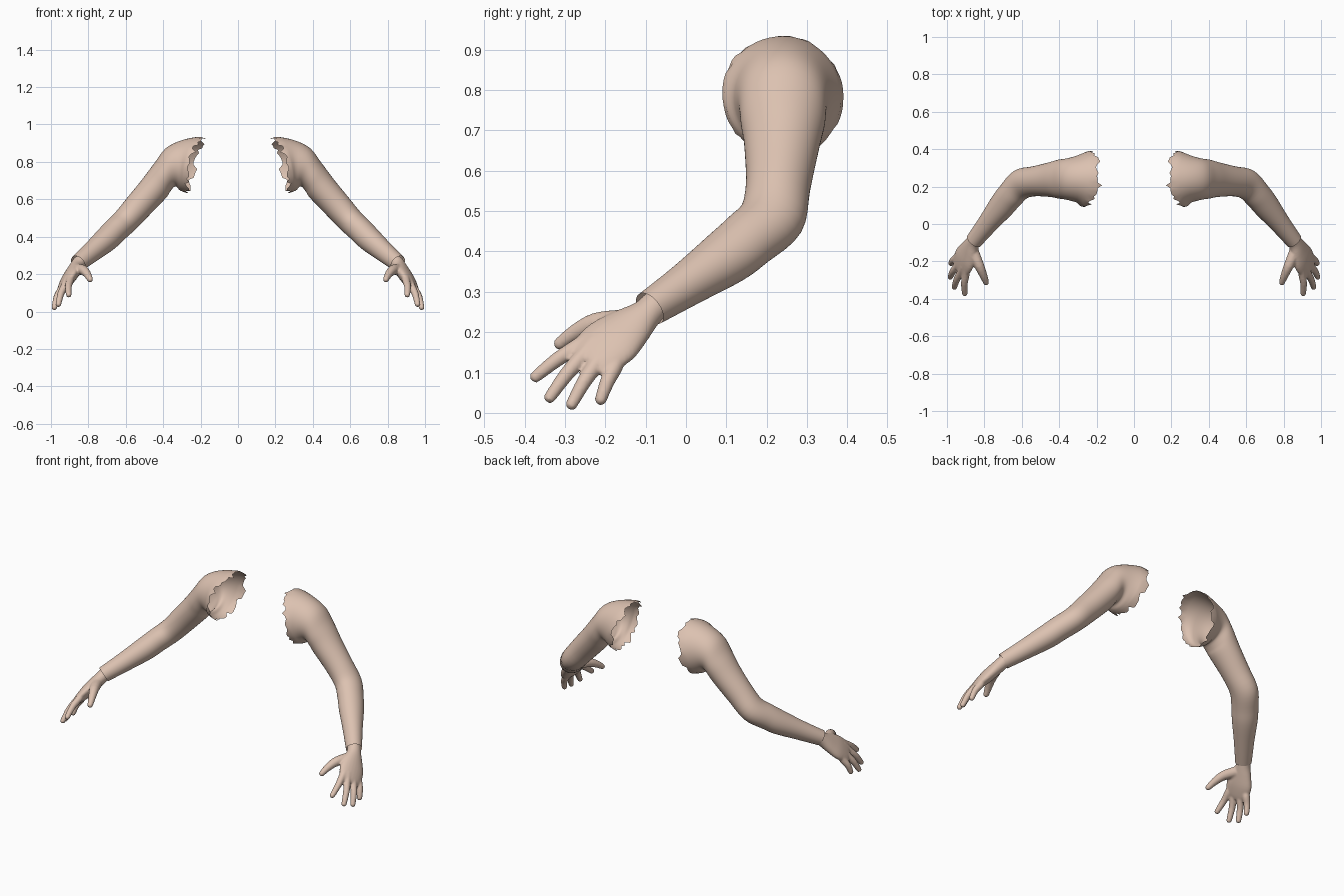
import bpy, bmesh, math, random
from mathutils import Vector

if "Cube" in bpy.data.objects:
    bpy.data.objects.remove(bpy.data.objects["Cube"])

random.seed(4)

skin = bpy.data.materials.new("skin")
skin.diffuse_color = (0.72, 0.54, 0.44, 1)
skin.use_nodes = True
skin.node_tree.nodes["Principled BSDF"].inputs["Base Color"].default_value = skin.diffuse_color


def spline(rows, steps):
    """Catmull-Rom interpolation of rows of numbers."""
    out = []
    for i in range(len(rows) - 1):
        p0, p1 = rows[max(i - 1, 0)], rows[i]
        p2, p3 = rows[i + 1], rows[min(i + 2, len(rows) - 1)]
        for s in range(steps):
            t = s / steps
            out.append([0.5 * (2 * b + (c - a) * t + (2 * a - 5 * b + 4 * c - d) * t * t
                               + (3 * b - a - 3 * c + d) * t ** 3)
                        for a, b, c, d in zip(p0, p1, p2, p3)])
    out.append(list(rows[-1]))
    return out


def loft(bm, rows, ref, sides, steps, cap=False, edge=None):
    """Rows are centre xyz, direction xyz, radius along ref, radius across."""
    rings = []
    for k, r in enumerate(spline(rows, steps)):
        c, d = Vector(r[:3]), Vector(r[3:6]).normalized()
        v = (ref - ref.dot(d) * d).normalized()
        u = v.cross(d)
        if u.z < 0:
            u = -u
        ring = []
        for j in range(sides):
            a = 2 * math.pi * j / sides
            p = c + u * r[7] * math.cos(a) + v * r[6] * math.sin(a)
            if edge:
                p += d * edge(k, a)
            ring.append(bm.verts.new(p))
        rings.append(ring)
    for a, b in zip(rings, rings[1:]):
        for j in range(sides):
            n = (j + 1) % sides
            bm.faces.new((a[j], a[n], b[n], b[j]))
    if cap:
        bm.faces.new(rings[0])
        bm.faces.new(rings[-1])


def finish(bm, name):
    bmesh.ops.recalc_face_normals(bm, faces=bm.faces)
    for f in bm.faces:
        f.smooth = True
    me = bpy.data.meshes.new(name)
    bm.to_mesh(me)
    bm.free()
    me.materials.append(skin)
    ob = bpy.data.objects.new(name, me)
    bpy.context.collection.objects.link(ob)
    return ob


def mirror(ob):
    m = ob.modifiers.new("mirror", 'MIRROR')
    m.use_mirror_merge = False


# Arms: open torn shoulder, upper arm, elbow, forearm, open wrist
arm_rows = [
    (.245, .24, .787, .96, 0, .28, .15, .155),
    (.307, .24, .783, 1, 0, .05, .125, .133),
    (.362, .24, .770, .96, 0, -.26, .11, .104),
    (.403, .24, .720, .88, 0, -.46, .104, .088),
    (.445, .237, .662, .70, -.05, -.71, .093, .081),
    (.535, .228, .560, .66, -.08, -.75, .08, .075),
    (.605, .212, .482, .65, -.35, -.66, .082, .07),
    (.660, .155, .430, .55, -.64, -.54, .076, .068),
    (.705, .10, .385, .55, -.66, -.51, .072, .066),
    (.780, .005, .320, .55, -.66, -.51, .056, .055),
    (.855, -.09, .258, .55, -.66, -.51, .045, .045),
]


def torn_edge(k, a):
    # ragged rim that sits further out at the front of the shoulder
    if k > 3:
        return 0
    push = 0.035 * max(0, -math.sin(a)) ** 2 * (1 - k / 4)
    return push - (random.uniform(0, .035) if k == 0 else 0)


bm = bmesh.new()
loft(bm, arm_rows, Vector((0, 1, 0)), 56, 4, edge=torn_edge)
mirror(finish(bm, "arms"))

# Hands: palm, fingers and thumb fused into one skin
bm = bmesh.new()
across = Vector((.437, .786, -.437))
back = Vector((.776, -.09, .61))
palm_rows = [
    (.845, -.075, .268, .5, -.66, -.56, .038, .036),
    (.862, -.10, .243, .42, -.70, -.58, .041, .036),
    (.882, -.14, .212, .38, -.715, -.59, .061, .036),
    (.905, -.185, .176, .38, -.715, -.59, .077, .034),
    (.926, -.228, .142, .38, -.715, -.59, .070, .025),
    (.936, -.247, .125, .38, -.715, -.59, .056, .016),
]
loft(bm, palm_rows, across, 24, 4, cap=True)


def digit(points, radii):
    pts = [Vector(p) for p in points]
    rows = []
    for i, p in enumerate(pts):
        d = (pts[min(i + 1, len(pts) - 1)] - pts[max(i - 1, 0)]).normalized()
        rows.append((*p, *d, radii[i], radii[i]))
    # rounded tip
    d, r = Vector(rows[-1][3:6]), radii[-1]
    for ang in (.6, 1.1, 1.45):
        q = pts[-1] + d * r * math.sin(ang)
        rows.append((*q, *d, r * math.cos(ang), r * math.cos(ang)))
    loft(bm, rows, across, 14, 3, cap=True)


fingers = [  # knuckle, tip
    ((.898, -.262, .168), (.905, -.372, .090)),
    ((.924, -.255, .142), (.960, -.337, .039)),
    ((.943, -.222, .122), (.982, -.283, .022)),
    ((.948, -.178, .112), (.978, -.211, .034)),
]
for base, tip in fingers:
    b, t = Vector(base), Vector(tip)
    digit((b - (t - b) * .35, b, b.lerp(t, .5) + back * .007, t),
          (.019, .021, .0185, .015))
digit(((.862, -.145, .225), (.828, -.222, .222), (.805, -.275, .198), (.791, -.312, .172)),
      (.032, .027, .021, .016))

hand = finish(bm, "hands")
rm = hand.modifiers.new("fuse", 'REMESH')
rm.mode = 'VOXEL'
rm.voxel_size = 0.005
rm.use_smooth_shade = True
sm = hand.modifiers.new("soften", 'SMOOTH')
sm.factor = 0.5
sm.iterations = 5
mirror(hand)
